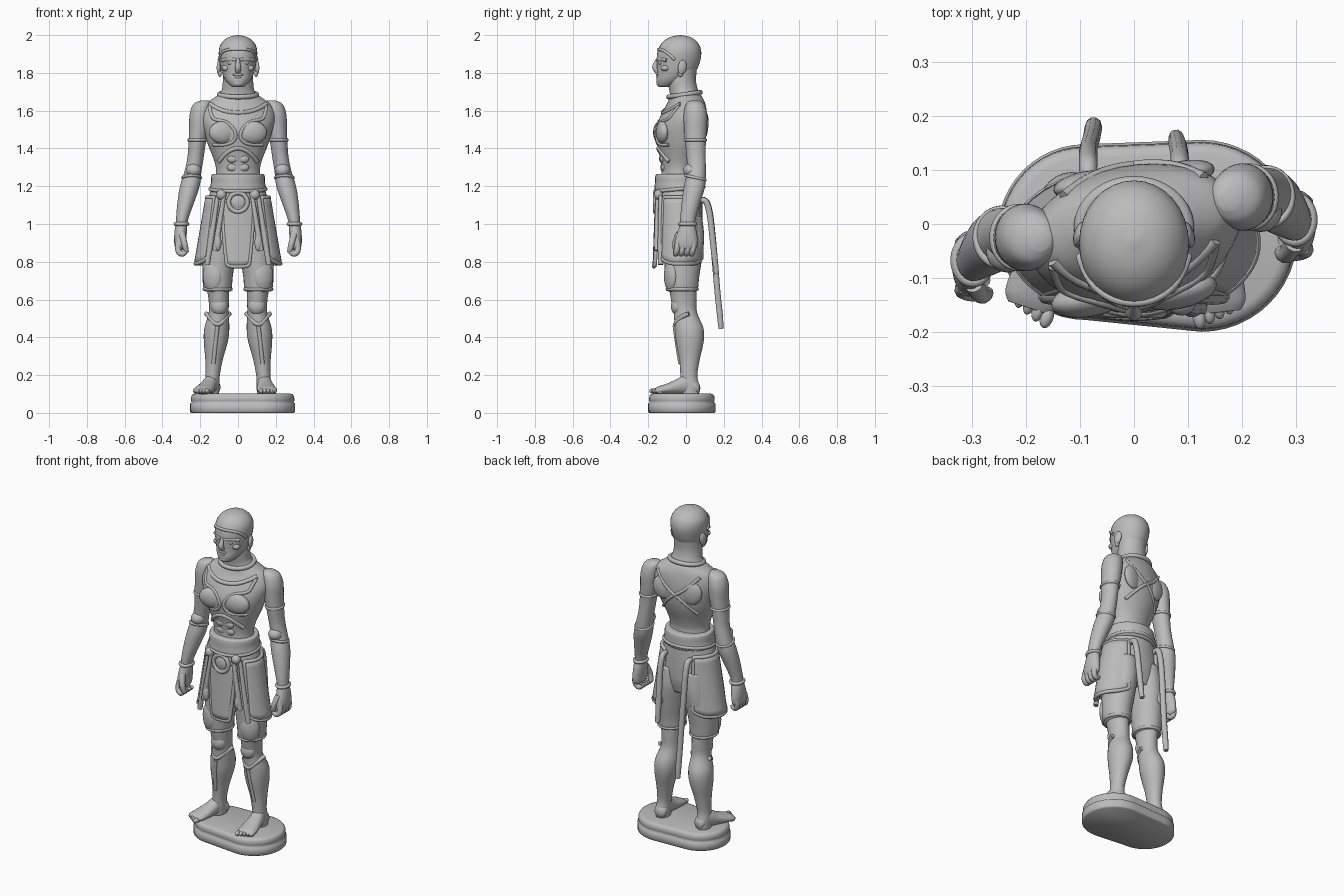
import bpy, bmesh, math
from mathutils import Vector, Matrix
from mathutils.bvhtree import BVHTree

stone = bpy.data.materials.new("grey_stone")
stone.diffuse_color = (0.5, 0.5, 0.5, 1)


def finish(name, bm):
    bmesh.ops.recalc_face_normals(bm, faces=bm.faces)
    me = bpy.data.meshes.new(name)
    bm.to_mesh(me)
    bm.free()
    me.materials.append(stone)
    me.shade_smooth()
    ob = bpy.data.objects.new(name, me)
    bpy.context.collection.objects.link(ob)
    return ob


def skin(name, rings):
    """Bridge equal rings of points and cap both ends."""
    bm = bmesh.new()
    vs = [[bm.verts.new(p) for p in r] for r in rings]
    n = len(vs[0])
    for a, b in zip(vs, vs[1:]):
        for i in range(n):
            bm.faces.new((a[i], a[(i + 1) % n], b[(i + 1) % n], b[i]))
    bm.faces.new(vs[0])
    bm.faces.new(vs[-1])
    return finish(name, bm)


def spline(rows, k=5):
    p = [rows[0]] + list(rows) + [rows[-1]]
    out = []
    for a, b, c, d in zip(p, p[1:], p[2:], p[3:]):
        for j in range(k):
            t = j / k
            out.append([0.5 * (2 * q + (r - o) * t + (2 * o - 5 * q + 4 * r - s) * t * t
                        + (3 * q - o - 3 * r + s) * t ** 3) for o, q, r, s in zip(a, b, c, d)])
    return out + [list(rows[-1])]


def loft(name, rows, n=28):
    """Rows are z, x, y, half width, half depth, yaw in degrees."""
    rings = []
    for z, x, y, rx, ry, yaw in spline(rows):
        rot = Matrix.Rotation(math.radians(yaw), 3, 'Z')
        rings.append([Vector((x, y, z)) + rot @ Vector((rx * math.cos(i * math.tau / n),
                      ry * math.sin(i * math.tau / n), 0)) for i in range(n)])
    return skin(name, rings)


def ball(name, loc, scale, rot=(0, 0, 0)):
    bm = bmesh.new()
    bmesh.ops.create_uvsphere(bm, u_segments=20, v_segments=12, radius=1)
    ob = finish(name, bm)
    ob.location, ob.scale = loc, scale
    ob.rotation_euler = [math.radians(a) for a in rot]
    return ob


def tube(name, pts, r, radii=None, cyclic=False):
    cu = bpy.data.curves.new(name, 'CURVE')
    cu.dimensions = '3D'
    cu.bevel_depth, cu.bevel_resolution, cu.use_fill_caps = r, 3, True
    sp = cu.splines.new('NURBS')
    sp.points.add(len(pts) - 1)
    for i, p in enumerate(pts):
        sp.points[i].co = (*p, 1)
        sp.points[i].radius = radii[i] if radii else 1
    sp.order_u, sp.use_endpoint_u, sp.use_cyclic_u, sp.resolution_u = 3, not cyclic, cyclic, 5
    cu.materials.append(stone)
    ob = bpy.data.objects.new(name, cu)
    bpy.context.collection.objects.link(ob)
    return ob


def hoop(name, x, y, z, rx, ry, r, tilt=0):
    pts = [(x + rx * math.cos(a), y + ry * math.sin(a), z + tilt * math.sin(a))
           for a in (i * math.tau / 20 for i in range(20))]
    return tube(name, pts, r, cyclic=True)


# Base plinth: hull of two circles with a groove and rounded top edge
rings = []
for z, d in [(0, .006), (.006, 0), (.05, 0), (.056, .009), (.064, .004), (.088, .006), (.098, .013), (.102, .026)]:
    arc = []
    for cx, cy, r, start in ((.125, -.022, .178, -90), (-.09, -.015, .163, 90)):
        for i in range(25):
            a = math.radians(start + i * 7.5)
            arc.append((cx + (r - d) * math.cos(a), cy + (r - d) * math.sin(a), z))
    rings.append(arc)
skin("base", rings)

# Torso with a slight twist, and pelvis
torso = loft("torso", [
    (1.10, 0, -.035, .15, .105, 0), (1.20, 0, -.035, .135, .105, 2), (1.27, 0, -.04, .117, .09, 5),
    (1.33, 0, -.037, .125, .097, 8), (1.42, 0, -.03, .16, .122, 10), (1.50, 0, -.025, .185, .132, 11),
    (1.57, 0, -.012, .20, .12, 11), (1.63, 0, 0, .18, .1, 11), (1.67, 0, 0, .125, .087, 8),
    (1.70, 0, -.01, .09, .077, 3), (1.76, 0, -.022, .08, .075, 0), (1.84, 0, -.015, .08, .075, 0)], 40)
loft("pelvis", [(.90, 0, -.02, .14, .09, 0), (.98, 0, -.025, .17, .112, 0),
                (1.10, 0, -.035, .165, .122, 0), (1.20, 0, -.035, .138, .118, 0)])
surface = BVHTree.FromPolygons([v.co for v in torso.data.vertices],
                               [p.vertices for p in torso.data.polygons])


def on_torso(x, z, side):
    hit = surface.ray_cast(Vector((x, side, z)), Vector((0, -side, 0)))[0]
    return hit if hit else Vector((x, 0, z))


# Harness and muscle relief lying on the torso
for s in (-1, 1):
    ball("pectoral", on_torso(s * .08, 1.485, -1) + Vector((0, .014, 0)), (.075, .034, .06), (0, 0, 11))
    for z in (1.30, 1.345):
        ball("abdominal", on_torso(s * .03, z, -1) + Vector((0, .008, 0)), (.028, .015, .022))
    tube("chest_strap", [on_torso(s * x, z, -1) for x, z in
         ((.15, 1.625), (.145, 1.59), (.13, 1.55), (.06, 1.545), (.01, 1.49), (.015, 1.44), (.07, 1.415), (.13, 1.42))], .009)
    tube("back_strap", [on_torso(s * x, z, 1) for x, z in
         ((.13, 1.63), (.09, 1.58), (.03, 1.53), (-.02, 1.50), (-.07, 1.45), (-.11, 1.40))], .010)
    ball("shoulder_blade", on_torso(s * .09, 1.53, 1) + Vector((0, -.012, 0)), (.06, .025, .07), (0, s * 15, 11))
tube("rib_arch", [on_torso(x, z, -1) for x, z in
     ((-.1, 1.33), (-.07, 1.375), (0, 1.41), (.07, 1.375), (.1, 1.33))], .012)
tube("front_collar", [on_torso(x, z, -1) for x, z in
     ((-.15, 1.635), (-.1, 1.60), (0, 1.585), (.1, 1.60), (.15, 1.635))], .012)
hoop("neck_collar", 0, -.008, 1.685, .1, .085, .013, .012)

# Head and face
loft("head", [(1.724, 0, -.115, .02, .02, 0), (1.732, 0, -.105, .04, .045, 0), (1.76, 0, -.08, .066, .077, 0),
              (1.80, 0, -.053, .085, .1, 0), (1.85, 0, -.042, .096, .113, 0), (1.90, 0, -.036, .102, .117, 0),
              (1.94, 0, -.033, .097, .107, 0), (1.97, 0, -.032, .077, .085, 0), (1.99, 0, -.03, .047, .052, 0),
              (2.0, 0, -.03, .006, .006, 0)], 32)
tube("nose", [(0, -.148, 1.875), (0, -.160, 1.85), (0, -.168, 1.825), (0, -.15, 1.808)], .015, [.6, .8, 1.1, 1])
ball("chin", (0, -.132, 1.745), (.032, .025, .02))
ball("upper_lip", (0, -.148, 1.79), (.028, .012, .008))
ball("lower_lip", (0, -.146, 1.777), (.024, .012, .008))
tube("hairline", [(.1, -.06, 1.87), (.088, -.1, 1.91), (.05, -.137, 1.925), (0, -.149, 1.925),
                  (-.05, -.137, 1.925), (-.088, -.1, 1.91), (-.1, -.06, 1.87)], .008)
for s in (-1, 1):
    tube("brow", [(s * .01, -.15, 1.868), (s * .045, -.142, 1.878), (s * .082, -.102, 1.866)], .010)
    ball("eye", (s * .04, -.135, 1.852), (.018, .012, .009))
    ball("cheekbone", (s * .06, -.108, 1.825), (.026, .024, .018))
    ball("ear", (s * .1, -.02, 1.83), (.012, .024, .038), (-10, 0, s * 15))
    ball("ear_lobe", (s * .096, -.03, 1.795), (.01, .014, .016))

# Arms: one shape for both sides, the left one carried further forward
for s, dy, side in ((1, 0, "right"), (-1, -.075, "left")):
    loft(side + "_arm", [(z, s * x, y + dy, rx, ry, 0) for z, x, y, rx, ry in (
        (1.655, .175, .045, .02, .02), (1.635, .188, .048, .048, .048), (1.58, .20, .05, .056, .062),
        (1.50, .207, .05, .052, .06), (1.43, .216, .05, .046, .055), (1.35, .225, .054, .043, .05),
        (1.28, .238, .055, .045, .05), (1.20, .255, .045, .052, .056), (1.12, .275, .028, .045, .05),
        (1.04, .293, .012, .034, .042), (1.00, .299, .008, .031, .04), (.96, .303, .006, .033, .05),
        (.91, .307, .002, .031, .06), (.875, .307, 0, .026, .057), (.86, .306, 0, .012, .04))])
    hoop(side + "_upper_arm_band", s * .214, .05 + dy, 1.445, .047, .055, .008)
    hoop(side + "_bracer_top", s * .245, .05 + dy, 1.245, .047, .052, .008, -.012)
    hoop(side + "_bracelet", s * .299, .008 + dy, 1.0, .032, .041, .01)
    ball(side + "_elbow_pad", (s * .235, .025 + dy, 1.285), (.04, .04, .036))
    for i in range(4):
        y = .042 - i * .028 + dy
        tube(side + "_finger", [(s * .312, y, .91), (s * .32, y - .004, .875), (s * .312, y - .01, .845),
             (s * .288, y - .014, .838), (s * .275, y - .016, .855)], .0155, [1, 1.05, 1, .9, .7])
    tube(side + "_thumb", [(s * .298, -.035 + dy, .95), (s * .287, -.056 + dy, .91),
         (s * .277, -.058 + dy, .87), (s * .272, -.052 + dy, .85)], .017, [1.1, 1, .9, .7])

# Belt, buckle and knobs
loft("belt", [(1.172, 0, -.035, .135, .115, 0), (1.18, 0, -.035, .15, .131, 0), (1.215, 0, -.035, .144, .13, 0),
              (1.25, 0, -.035, .142, .128, 0), (1.264, 0, -.035, .134, .12, 0), (1.266, 0, -.035, .1, .09, 0)])
hoop("belt_lower_rim", 0, -.035, 1.185, .148, .13, .010, .012)
buckle = hoop("buckle_ring", 0, 0, 0, .05, .05, .012)
buckle.location, buckle.rotation_euler = (0, -.163, 1.115), (math.pi / 2, 0, 0)
ball("buckle_boss", (0, -.158, 1.115), (.04, .015, .04))
for s in (-1, 1):
    ball("belt_knob", (s * .088, -.145, 1.155), (.027, .025, .027))


def skirt_point(a, t, z, off=0):
    a = math.radians(a)
    return ((.165 + .06 * t + off) * math.cos(a), -.035 + (.122 + .012 * t + off) * math.sin(a), z)


def panel(name, top, bottom, zt, zb, lift):
    """Curved skirt plate with a raised rim; lift raises the lower corners."""
    nu, nv = 12, 10
    grid = []
    for j in range(nv + 1):
        t, row = j / nv, []
        for i in range(nu + 1):
            u = i / nu
            a0, a1 = (top[k] + (bottom[k] - top[k]) * t for k in (0, 1))
            z = zt + (zb - zt) * t + lift * t * (2 * u - 1) ** 4
            row.append(skirt_point(a0 + (a1 - a0) * u, t, z))
        grid.append(row)
    bm = bmesh.new()
    vs = [[bm.verts.new(p) for p in r] for r in grid]
    for j in range(nv):
        for i in range(nu):
            bm.faces.new((vs[j][i], vs[j][i + 1], vs[j + 1][i + 1], vs[j + 1][i]))
    ob = finish(name, bm)
    mod = ob.modifiers.new("thickness", 'SOLIDIFY')
    mod.thickness, mod.offset = .016, 0
    edge = grid[0] + [r[-1] for r in grid[1:]] + grid[-1][-2::-1] + [r[0] for r in grid[-2:0:-1]]
    tube(name + "_rim", edge, .011, cyclic=True)


# Skirt plates, front strips and tassels
panel("front_panel", (-120, -60), (-105, -75), 1.12, .775, .01)
for s, side in ((1, "right"), (-1, "left")):
    def m(a):
        return a if s > 0 else 180 - a
    panel(side + "_skirt_panel", (m(-42), m(55)), (m(-44), m(62)), 1.14, .79, .03)
    for a, zb in ((-64, .86), (-51, .785)):
        tube(side + "_front_strip", [skirt_point(m(a + 6 * t), t, 1.15 + (zb - 1.15) * t, .006)
             for t in (0, .25, .5, .75, 1)], .016, [.7, .8, .9, 1, .9])
    ball(side + "_tassel", skirt_point(m(-60), .7, .90, .008), (.02, .018, .045))

# Two ribbons trailing behind
tube("left_back_ribbon", [(-.085, .06, 1.12), (-.085, .1, 1.14), (-.085, .125, 1.08), (-.085, .14, .95), (-.08, .155, .78),
                          (-.077, .168, .62), (-.075, .182, .5), (-.075, .185, .445)], .017, [.8, 1, 1, 1, 1, .95, 1, .8])
tube("right_back_ribbon", [(.085, .06, 1.12), (.085, .1, 1.14), (.085, .125, 1.07), (.083, .138, .95),
                           (.08, .152, .82), (.078, .162, .735)], .017, [.8, 1, 1, 1, 1, .8])

# Legs, greaves and bare feet
for s, side, splay in ((1, "right", 6), (-1, "left", -18)):
    loft(side + "_shorts", [(z, s * x, y, rx, ry, 0) for z, x, y, rx, ry in (
        (1.04, .08, -.02, .08, .105), (.93, .086, -.012, .083, .108), (.82, .1, -.015, .086, .1),
        (.72, .108, -.02, .08, .09), (.66, .108, -.02, .075, .084), (.642, .108, -.02, .066, .074))])
    hoop(side + "_shorts_hem", s * .108, -.02, .655, .072, .08, .009)
    ball(side + "_thigh_pad", (s * .135, -.08, .725), (.055, .032, .085), (0, 0, s * 25))
    loft(side + "_leg", [(z, s * x, y, rx, ry, 0) for z, x, y, rx, ry in (
        (.68, .107, -.018, .062, .074), (.60, .102, -.012, .054, .068), (.53, .102, -.003, .053, .062),
        (.45, .112, .016, .066, .076), (.38, .117, .02, .064, .074), (.28, .127, .018, .046, .054),
        (.20, .134, .015, .038, .045), (.15, .137, .018, .039, .05), (.10, .138, .02, .038, .05))])
    ball(side + "_knee_cap", (s * .1, -.045, .565), (.045, .035, .048))
    tube(side + "_greave_edge", [(s * .045, .01, .525), (s * .06, -.035, .51), (s * .108, -.065, .455),
         (s * .155, -.03, .51), (s * .168, .015, .525)], .012)
    tube(side + "_shin_ridge", [(s * .108, -.06, .46), (s * .118, -.05, .38), (s * .13, -.03, .26)], .011)
    # Foot is lofted upright, then tipped forward and splayed about the ankle
    turn = Matrix.Translation((s * .138, .02, .1)) @ Matrix.Rotation(math.radians(splay), 4, 'Z')
    foot = loft(side + "_foot", [(-.052, 0, -.03, .02, .02, 0), (-.035, 0, -.035, .036, .037, 0),
                                 (.02, 0, -.05, .038, .052, 0), (.07, 0, -.038, .044, .04, 0),
                                 (.12, 0, -.027, .051, .029, 0), (.165, 0, -.02, .052, .021, 0),
                                 (.185, 0, -.018, .04, .012, 0)])
    foot.data.transform(turn @ Matrix.Rotation(math.pi / 2, 4, 'X') @ Matrix.Scale(-1, 4, (0, 1, 0)))
    foot.data.flip_normals()
    for i in range(5):
        p = turn @ Vector((s * (-.037 + i * .019), -.19 + i * .007, .016))
        ball(side + "_toe", p, (.0125 - i * .0007, .022, .014), (0, 0, splay))
